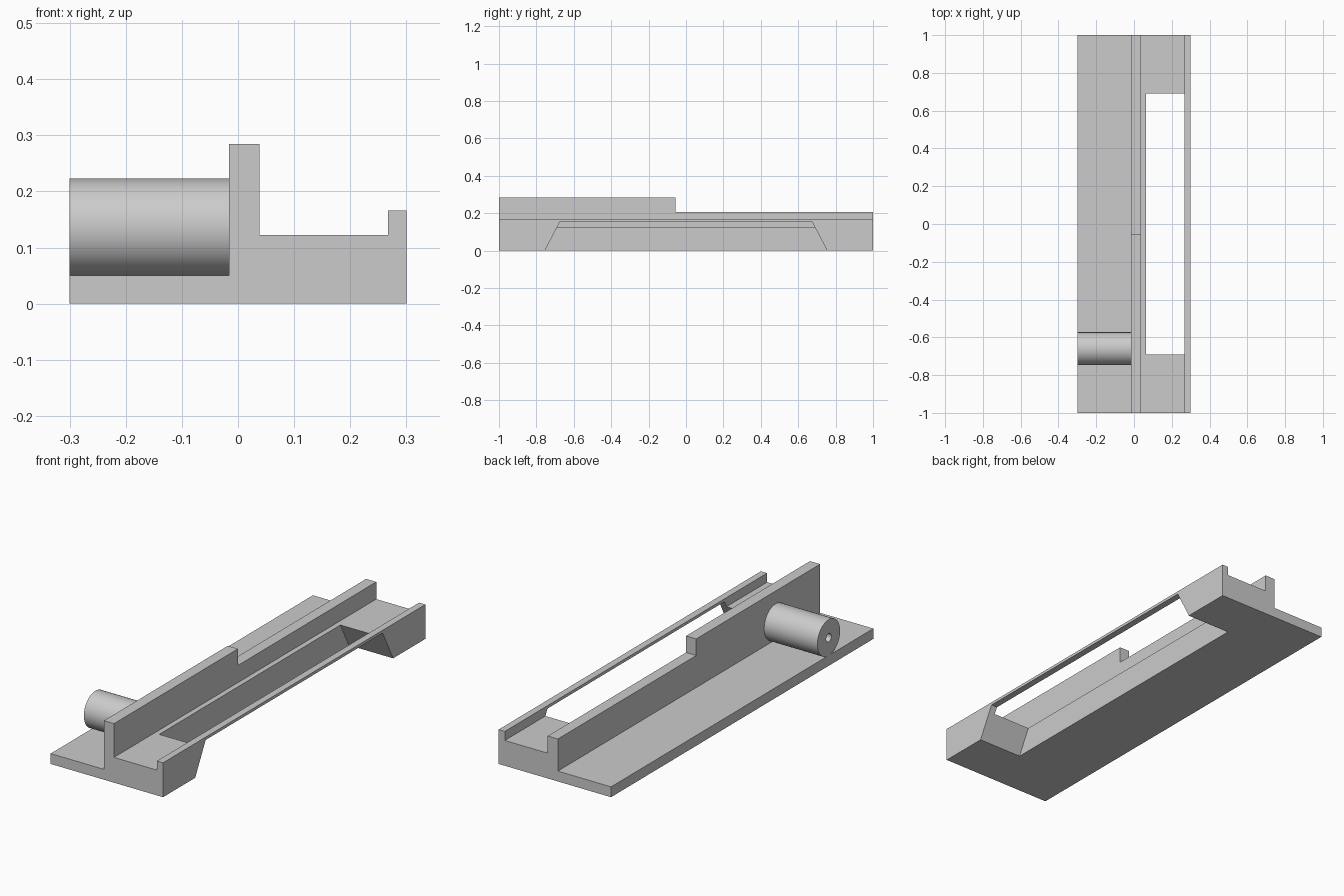
import bpy, bmesh, math
from mathutils import Vector

cube = bpy.data.objects.get("Cube")
if cube:
    bpy.data.objects.remove(cube, do_unlink=True)

GREY = (0.6, 0.6, 0.6, 1.0)
mat = bpy.data.materials.new("plain grey")
mat.use_nodes = True
mat.diffuse_color = GREY
mat.node_tree.nodes["Principled BSDF"].inputs["Base Color"].default_value = GREY


def make_object(name, bm):
    bmesh.ops.recalc_face_normals(bm, faces=bm.faces)
    mesh = bpy.data.meshes.new(name)
    bm.to_mesh(mesh)
    bm.free()
    mesh.materials.append(mat)
    ob = bpy.data.objects.new(name, mesh)
    bpy.context.collection.objects.link(ob)
    return ob


def prism(name, points, offset):
    """Extrude a flat outline along the offset."""
    bm = bmesh.new()
    face = bm.faces.new([bm.verts.new(p) for p in points])
    new = bmesh.ops.extrude_face_region(bm, geom=[face])["geom"]
    moved = [v for v in new if isinstance(v, bmesh.types.BMVert)]
    bmesh.ops.translate(bm, verts=moved, vec=Vector(offset))
    return make_object(name, bm)


def cut(ob, cutter):
    """Subtract the cutter from the object and discard it."""
    cutter.hide_render = True
    mod = ob.modifiers.new("cut", 'BOOLEAN')
    mod.operation = 'DIFFERENCE'
    mod.solver = 'EXACT'
    mod.object = cutter
    bpy.context.view_layer.update()
    graph = bpy.context.evaluated_depsgraph_get()
    mesh = bpy.data.meshes.new_from_object(ob.evaluated_get(graph))
    ob.modifiers.clear()
    ob.data = mesh
    bpy.data.objects.remove(cutter, do_unlink=True)


# Long base with flange, upright wall, channel and side rail
section = [(-0.3, 0), (0.3, 0), (0.3, 0.166), (0.267, 0.166), (0.267, 0.122),
           (0.038, 0.122), (0.038, 0.285), (-0.016, 0.285), (-0.016, 0.05), (-0.3, 0.05)]
base = prism("channel_base", [(x, -1, z) for x, z in section], (0, 2, 0))

# Sloped opening under the rail
opening = [(-0.765, -0.02), (-0.675, 0.152), (0.675, 0.152), (0.765, -0.02)]
cut(base, prism("opening_cutter", [(0.063, y, z) for y, z in opening], (0.4, 0, 0)))

# Lower rear half of the wall
step = [(-0.055, 0.205), (1.1, 0.205), (1.1, 0.4), (-0.055, 0.4)]
cut(base, prism("wall_step_cutter", [(-0.1, y, z) for y, z in step], (0.2, 0, 0)))

# Hollow side boss: revolved section with a blind bore
SIDES, R_OUT, R_BORE = 64, 0.087, 0.02
bm = bmesh.new()
rings = []
for x, r in [(-0.016, R_OUT), (-0.3, R_OUT), (-0.3, R_BORE), (-0.016, R_BORE)]:
    ring = []
    for i in range(SIDES):
        a = math.tau * i / SIDES
        ring.append(bm.verts.new((x, -0.66 + r * math.cos(a), 0.136 + r * math.sin(a))))
    rings.append(ring)
for k, ring in enumerate(rings):
    after = rings[(k + 1) % len(rings)]
    for i in range(SIDES):
        j = (i + 1) % SIDES
        bm.faces.new((ring[i], ring[j], after[j], after[i]))
boss = make_object("side_boss", bm)
bpy.ops.object.select_all(action='DESELECT')
boss.select_set(True)
bpy.context.view_layer.objects.active = boss
bpy.ops.object.shade_smooth_by_angle(angle=math.radians(30))
